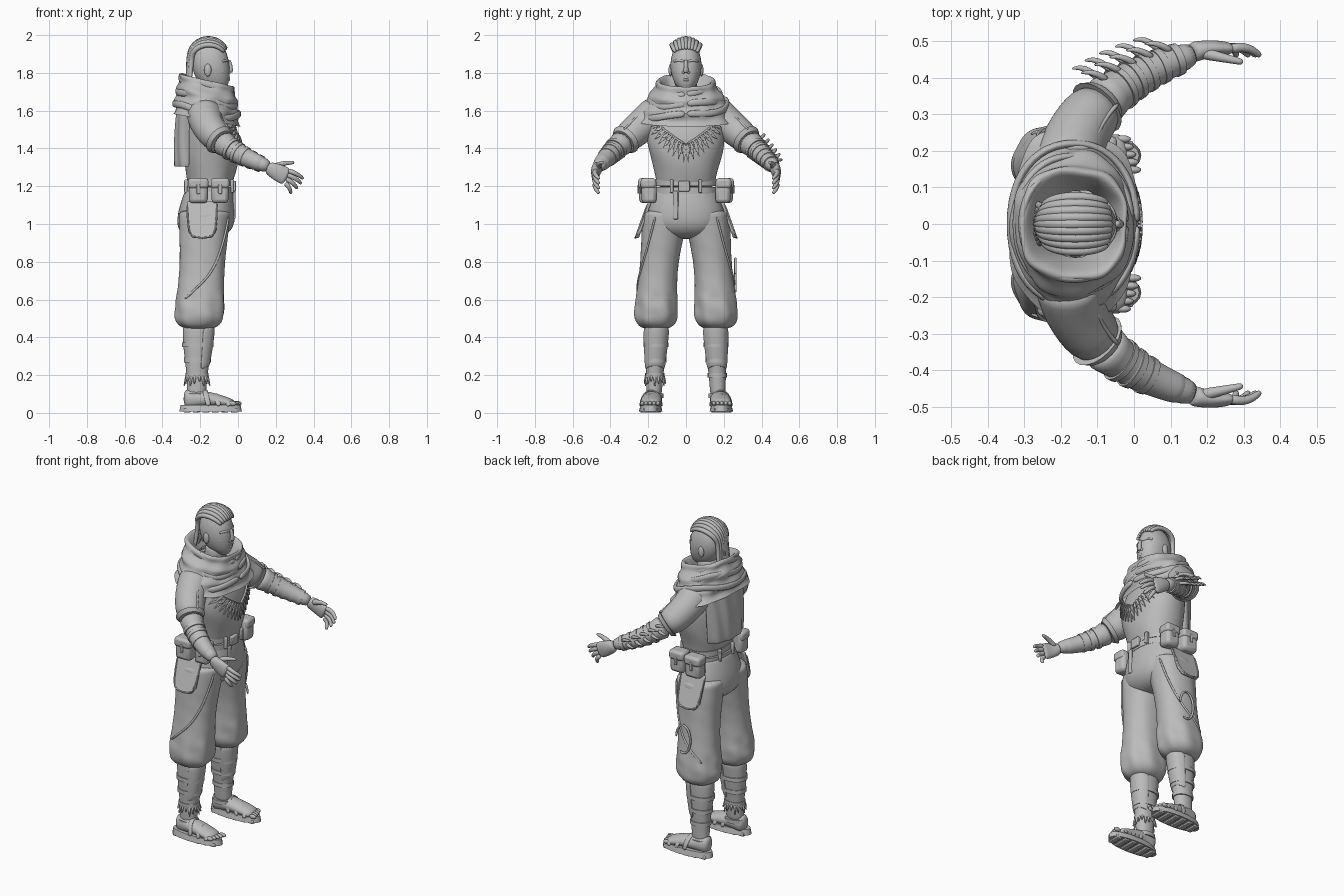
import bpy, bmesh
from math import sin, cos, pi, tau, copysign, radians
from mathutils import Vector

cube = bpy.data.objects.get("Cube")
if cube:
    bpy.data.objects.remove(cube)

grey = (.5, .5, .5, 1)
clay = bpy.data.materials.new("plain_grey")
clay.use_nodes = True
clay.diffuse_color = grey
clay.node_tree.nodes["Principled BSDF"].inputs["Base Color"].default_value = grey
X, Y, Z = Vector((1, 0, 0)), Vector((0, 1, 0)), Vector((0, 0, 1))
SIDES = (("left", 1), ("right", -1))
hard_parts = []


def finish(name, bm, level=0, wall=0, bevel=0):
    bmesh.ops.recalc_face_normals(bm, faces=bm.faces)
    mesh = bpy.data.meshes.new(name)
    for face in bm.faces:
        face.smooth = level > 0
    bm.to_mesh(mesh)
    bm.free()
    mesh.materials.append(clay)
    part = bpy.data.objects.new(name, mesh)
    bpy.context.collection.objects.link(part)
    if wall:
        part.modifiers.new("wall", 'SOLIDIFY').thickness = wall
    if bevel:
        rounding = part.modifiers.new("bevel", 'BEVEL')
        rounding.width, rounding.segments = bevel, 2
    if level:
        subdivision = part.modifiers.new("smooth", 'SUBSURF')
        subdivision.levels = subdivision.render_levels = level
    else:
        hard_parts.append(part)


def skin(name, rows, closed=True, caps=True, level=2, wall=0, bevel=0):
    """Bridge rows of points into a surface."""
    bm = bmesh.new()
    grid = [[bm.verts.new(point) for point in row] for row in rows]
    count = len(grid[0])
    for low, high in zip(grid, grid[1:]):
        for j in range(count if closed else count - 1):
            k = (j + 1) % count
            bm.faces.new((low[j], low[k], high[k], high[j]))
    if closed and caps:
        bm.faces.new(grid[0])
        bm.faces.new(grid[-1])
    finish(name, bm, level, wall, bevel)


def span(start, end, steps, rule):
    """Rings (z, cx, cy, rx, ry) between two heights, sized by a rule of t."""
    return [(start + (end - start) * i / steps, *rule(i / steps)) for i in range(steps + 1)]


def ring_point(ring, angle, scale=1, power=2.2):
    z, cx, cy, rx, ry = ring
    c, s = cos(angle), sin(angle)
    return Vector((cx + copysign(abs(c) ** (2 / power), c) * rx * scale,
                   cy + copysign(abs(s) ** (2 / power), s) * ry * scale, z))


def loft(name, rings, count=28, fold=None, tilt=0, arc=None, caps=True, level=2, wall=0):
    """Stack of rounded horizontal sections, whole or over an arc."""
    start, end = arc or (0, tau)
    angles = [start + (end - start) * j / (count - 1 if arc else count) for j in range(count)]
    rows = [[ring_point(ring, a, 1 + fold(a, ring[0]) if fold else 1) + Z * tilt * cos(a) for a in angles]
            for ring in rings]
    skin(name, rows, not arc, caps, level, wall)


def tube(name, path, radius, count=10, ref=Z, level=1):
    """Sweep a section along a path; radius is a size, a (side, up) pair or a rule of t."""
    rows, last = [], len(path) - 1
    for i, point in enumerate(path):
        along = (path[min(i + 1, last)] - path[max(i - 1, 0)]).normalized()
        side = along.cross(ref).normalized()
        up = side.cross(along)
        size = radius(i / last) if callable(radius) else radius
        wide, tall = size if isinstance(size, tuple) else (size, size)
        rows.append([point + side * wide * cos(tau * j / count) + up * tall * sin(tau * j / count)
                     for j in range(count)])
    skin(name, rows, level=level)


def curve(start, end, bend=Vector(), steps=5):
    return [start.lerp(end, i / steps) + bend * sin(pi * i / steps) for i in range(steps + 1)]


def ball(name, place, size):
    bm = bmesh.new()
    bmesh.ops.create_uvsphere(bm, u_segments=14, v_segments=9, radius=1)
    for vert in bm.verts:
        vert.co = place + vert.co * Vector(size)
    finish(name, bm, 1)


def box(name, place, size, bevel=.005):
    bm = bmesh.new()
    bmesh.ops.create_cube(bm, size=1)
    for vert in bm.verts:
        vert.co = Vector(place) + vert.co * Vector(size)
    finish(name, bm, bevel=bevel)


def plate(name, outline, depth, bevel=.001):
    skin(name, [outline, [point + depth for point in outline]], level=0, bevel=bevel)


# Head, face and neck
def head(t):
    egg = sin(pi * (.02 + .96 * t))
    return -.15 + .04 * (1 - t) ** 3, 0, .1 * egg ** .4, .083 * egg ** .5


loft("head", span(1.7, 1.98, 10, head))
tube("neck", curve(Vector((-.17, 0, 1.56)), Vector((-.145, 0, 1.76))), .062, 18, Y)
tube("nose", curve(Vector((-.05, 0, 1.87)), Vector((-.042, 0, 1.8)), X * .006), lambda t: .009 + .006 * t, ref=Y)
for name, z in (("upper_lip", 1.774), ("lower_lip", 1.763)):
    tube(name, curve(Vector((-.067, -.028, z)), Vector((-.067, .028, z)), X * .02), lambda t: .003 + .004 * sin(pi * t))
ball("chin", Vector((-.08, 0, 1.735)), (.022, .03, .022))
for side, s in SIDES:
    ball(side + "_nostril", Vector((-.05, s * .013, 1.803)), (.012, .009, .009))
    ball(side + "_eye", Vector((-.074, s * .032, 1.84)), (.012, .016, .008))
    ball(side + "_cheek", Vector((-.092, s * .05, 1.81)), (.025, .02, .02))
    ball(side + "_ear", Vector((-.16, s * .082, 1.815)), (.02, .011, .034))
    tube(side + "_brow", curve(Vector((-.053, s * .01, 1.86)), Vector((-.083, s * .065, 1.86)), X * .008 + Z * .006), .007)

# Braided hair swept from brow to nape, hugging the skull
for i in range(9):
    u = i / 4 - 1
    q, path = u * u, []
    for k in range(8):
        a = pi * (.12 + .13 * k)
        path.append(Vector((-.155 + (.105 - .015 * q) * cos(a), (.045 + .03 * sin(a)) * u,
                            1.885 + (.1 - .035 * q) * sin(a))))
    path += curve(path[-1] - Z * .05 - X * .005, Vector((-.285, .06 * u, 1.65 + .025 * (i % 3))), X * .01, 3)
    tube(f"hair_braid_{i}", path, lambda t: .011 + .006 * sin(pi * t) - .003 * t, 8, Y)


# Torso
def torso(t):
    return -.15 + .01 * sin(pi * t), 0, .11 + .04 * sin(pi * t) - .03 * t ** 4, .15 + .06 * sin(pi * t ** 1.5) - .03 * t ** 6


WAIST, NECK = 1.18, 1.65
loft("torso", span(WAIST, NECK, 9, torso), fold=lambda a, z: .012 * sin(3 * a + 30 * z))


def on_chest(y, z, out):
    cx, cy, rx, ry = torso((z - WAIST) / (NECK - WAIST))
    return Vector((cx + rx * max(0, 1 - abs(y / ry) ** 2.2) ** .45 + out, y, z))


# Scarf wound round the neck, and the short cape behind
def scarf(t):
    ripple = .01 * sin(20 * t)
    return -.165, 0, .137 + .033 * t ** .5 + ripple, .14 + .118 * t ** .9 + ripple


loft("scarf", [(1.67, -.155, 0, .09, .09)] + span(1.775, 1.55, 10, scarf), 40, tilt=-.035, caps=False,
     fold=lambda a, z: .035 * sin(4 * a + 28 * z) + .018 * sin(9 * a - 40 * z))
for k in range(3):
    wrap = (1.73 - .06 * k, -.165, 0, .142 + .016 * k, .152 + .035 * k)
    path = [ring_point(wrap, a) + Z * (.012 * sin(3 * a + k) - .045 * cos(a + .3 * k))
            for a in (tau * j / 24 for j in range(25))]
    tube(f"scarf_roll_{k}", path, (.012, .02), 8)
loft("back_cape", span(1.63, 1.3, 4, lambda t: (-.16, 0, .16 + .02 * sin(2 * t), .21 - .02 * t)), 26,
     arc=(radians(122), radians(238)), wall=.008, fold=lambda a, z: .025 * sin(14 * a + 8 * z))

# Feather collar lying on the chest in two rows
for side, s in SIDES:
    def chain(k):
        return .005 + .14 * k, 1.425 + .1 * k ** 1.2

    cord = [chain(k / 6) for k in range(7)]
    tube(side + "_collar_cord", [on_chest(s * y, z, .004) for y, z in cord], .007, 6)
    for i in range(18):
        row, k = i // 9, i % 9 / 8
        y, z = chain(k)
        angle = radians(-86 + 62 * k + 10 * row)
        c, d, length, half = cos(angle), sin(angle), (.1 - .03 * k) * (1 - .4 * row), .009
        leaf = ((0, -.5), (.5, -1), (1, 0), (.5, 1), (0, .5))
        outline = [on_chest(s * (y + c * length * a - d * half * b), z + d * length * a + c * half * b, .003 + .006 * row)
                   for a, b in leaf]
        plate(f"{side}_feather_{i}", outline, X * .007)


# Hips, belt, buckle and hanging strap
def seat(t):
    swell, close = sin(.75 * pi * t), 1 - .4 * t ** 9
    return -.152 - .027 * t, 0, (.12 + .035 * swell) * close, (.158 + .05 * swell) * close


loft("trouser_seat", span(1.2, .92, 7, seat))
for name, top, grow in (("upper_belt", 1.235, 0), ("lower_belt", 1.195, .005)):
    loft(name, span(top, top - .035, 1, lambda t: (-.151, 0, .123 + grow, .162 + grow)), 40, level=0)
box("belt_buckle", (-.022, -.01, 1.2), (.025, .06, .055))
box("belt_strap_end", (-.02, -.055, 1.1), (.012, .028, .15))
for side, s in SIDES:
    box(side + "_front_belt_loop", (-.03, s * .075, 1.2), (.02, .02, .07))
    box(side + "_rear_belt_loop", (-.275, s * .06, 1.2), (.02, .02, .07))

# Pouches with lids and tabs
for side, s in SIDES:
    for name, x, y, width in (("rear", -.21, .208, .1), ("front", -.095, .195, .09)):
        label = f"{side}_{name}_pouch"
        box(label, (x, s * y, 1.175), (width, .08, .13), .02)
        box(label + "_lid", (x, s * (y + .004), 1.215), (width + .008, .082, .055), .015)
        box(label + "_tab", (x, s * (y + .044), 1.185), (.02, .008, .05))

# Legs, shin guards and sandals
for side, s in SIDES:
    def trouser(t):
        wave, close = cos(tau * t), 1 - .4 * t ** 24
        return -.175 - .032 * t, s * (.105 + .055 * sin(pi * t / 2)), (.128 + .008 * wave) * close, (.111 + .009 * wave) * close

    def shin(t, grow=0):
        calf = .005 * sin(tau * t)
        return -.21 - .01 * t, s * (.155 + .015 * t), .082 - .03 * t + calf + grow, .066 - .025 * t + calf / 2 + grow

    def cuff(name, z, grow):
        t = (.48 - z) / .4
        loft(f"{side}_{name}", span(z - .012, z + .012, 1, lambda _: shin(t, grow)), 20, level=0)

    leg = span(1.08, .44, 16, trouser)
    loft(side + "_trouser_leg", leg, 36,
         fold=lambda a, z: (.06 if z < .64 else .014) * sin(5 * a + 34 * z) * cos(2 * a - 25 * z))
    piping = [ring_point(ring, s * (.4 + .06 * i + .0009 * i ** 3), 1.015) for i, ring in enumerate(leg[1:13])]
    tube(side + "_leg_piping", piping, .007, 6, Y)

    # Thigh flap with a corded edge
    half_flap = ((.08, .2, 1.12), (.075, .255, .96), (.05, .268, .925))
    flap = [Vector((-.19 - x, s * y, z)) for x, y, z in half_flap]
    flap += [Vector((-.19 + x, s * y, z)) for x, y, z in reversed(half_flap)]
    plate(side + "_thigh_flap", flap, Y * s * -.018, .006)
    tube(side + "_flap_edge", flap, .006, 6, Y)

    loft(side + "_shin", span(.48, .08, 8, shin), 20)
    loft(side + "_shin_guard", span(.44, .22, 4, lambda t: shin(.1 + .55 * t, .008)), 13,
         arc=(-1.3, 1.3), tilt=.025, wall=.01)
    for k, z in enumerate((.36, .28, .2)):
        cuff(f"shin_strap_{k}", z, .005)
    cuff("heel_strap", .09, .01)

    def sole(t):
        return -.145, s * .187, .165 - .006 * t, .062 - .008 * t

    loft(side + "_sandal_sole", span(.008, .042, 2, sole), level=0)
    for k in range(6):
        box(f"{side}_sole_tread_{k}", (-.27 + .05 * k, s * .187, .012), (.036, .08 + .03 * sin(pi * k / 5), .022))
    tube(side + "_foot", curve(Vector((-.29, s * .172, .07)), Vector((-.015, s * .19, .045)), Z * .014),
         lambda t: (.042 + .03 * t * (1.4 - t), .022 + .038 * (1 - t)), 14, level=2)
    for k in range(5):
        ball(f"{side}_toe_{k}", Vector((-.003 - .007 * k, s * (.148 + .021 * k), .05)), (.024, .011, .013))
    for k in range(3):
        arch = [Vector((-.045 - .055 * k - .02 * sin(a), s * .185 + .058 * cos(a), .035 + (.045 + .02 * k) * sin(a)))
                for a in (pi * j / 8 for j in range(9))]
        tube(f"{side}_sandal_strap_{k}", arch, (.005, .015), 8, X)

# Ankle fringe on one leg and a hanging cord on the other
ankle = (.2, -.217, -.165, .053, .044)
for k in range(18):
    a = tau * k / 18
    drop = Z * (.06 - .012 * (k % 3))
    tube(f"ankle_fringe_{k}", curve(ring_point(ankle, a), ring_point(ankle, a, 1.3) - drop, steps=3),
         lambda t: .01 - .006 * t, 6, Vector((-sin(a), cos(a), 0)))
tube("hanging_cord", [Vector((-.165 + .05 * cos(a), .262, .73 + .09 * sin(a))) for a in (k * pi / 6 for k in range(11))],
     .008, 6, Y)


# Arms and hands
def arm(t, s):
    shoulder, bend, wrist = (Vector((x, s * y, z)) for x, y, z in ((-.18, .14, 1.6), (-.17, .36, 1.42), (.17, .468, 1.3)))
    return shoulder.lerp(bend, t).lerp(bend.lerp(wrist, t), t)


def girth(t):
    return .098 - .04 * t if t < .5 else .096 - .062 * t


for side, s in SIDES:
    def sleeve(name, start, end, grow, steps=6, level=1):
        ts = [start + (end - start) * k / steps for k in range(steps + 1)]
        tube(f"{side}_{name}", [arm(t, s) for t in ts], lambda f: girth(start + (end - start) * f) + grow, 20, level=level)

    sleeve("sleeve", 0, .5, 0)
    sleeve("sleeve_hem", .46, .5, .004, 1, 0)
    sleeve("forearm", .49, 1, 0)
    sleeve("bracer", .66, .95, .003)
    for k in range(5 if s > 0 else 3):
        sleeve(f"bracer_band_{k}", .62 + .07 * k, .65 + .07 * k, .006, 1, 0)
    binding = [arm(.25 + .03 * k, s) + Vector((.6, 0, .8)) * girth(.25 + .03 * k) for k in range(9)]
    tube(side + "_sleeve_cord", binding, .007, 6)

    # Palm, fingers curling inward, and raised thumb
    wrist, knuckles = arm(1, s), Vector((.262, s * .479, 1.248))
    tube(side + "_palm", curve(wrist - X * .015, knuckles, Y * s * .006),
         lambda t: (.03 - .012 * t, .033 + .015 * sin(2 * t)), 14, level=2)
    for k in range(4):
        base = knuckles + Vector((-.004 * k, 0, .035 - .022 * k))
        tip = Vector((.347 - .004 * k - .006 * k * k, s * .458, 1.238 - .026 * k))
        tube(f"{side}_finger_{k}", curve(base, tip, Vector((.005, s * .013, .005))), lambda t: .0145 - .006 * t * t, 8)
    tube(side + "_thumb", curve(wrist + X * .015, Vector((.3, s * .442, 1.325)), Z * .008), lambda t: .019 - .01 * t, 8)

# Curved quills on the left forearm only
for k in range(10):
    t = .53 + .042 * k
    out = Vector((-.2, .7, .7)) if k % 2 else Vector((-.3, 1, .1))
    root = arm(t, 1) + out.normalized() * girth(t) * .9
    tube(f"quill_{k}", curve(root, root + out * .028 - X * .07, out * .016, 4), lambda f: .012 - .009 * f * f, 6)

# Soft shading with crisp edges on the hard parts
bpy.ops.object.select_all(action='DESELECT')
for part in hard_parts:
    part.select_set(True)
bpy.context.view_layer.objects.active = hard_parts[0]
bpy.ops.object.shade_smooth_by_angle(angle=radians(40))
